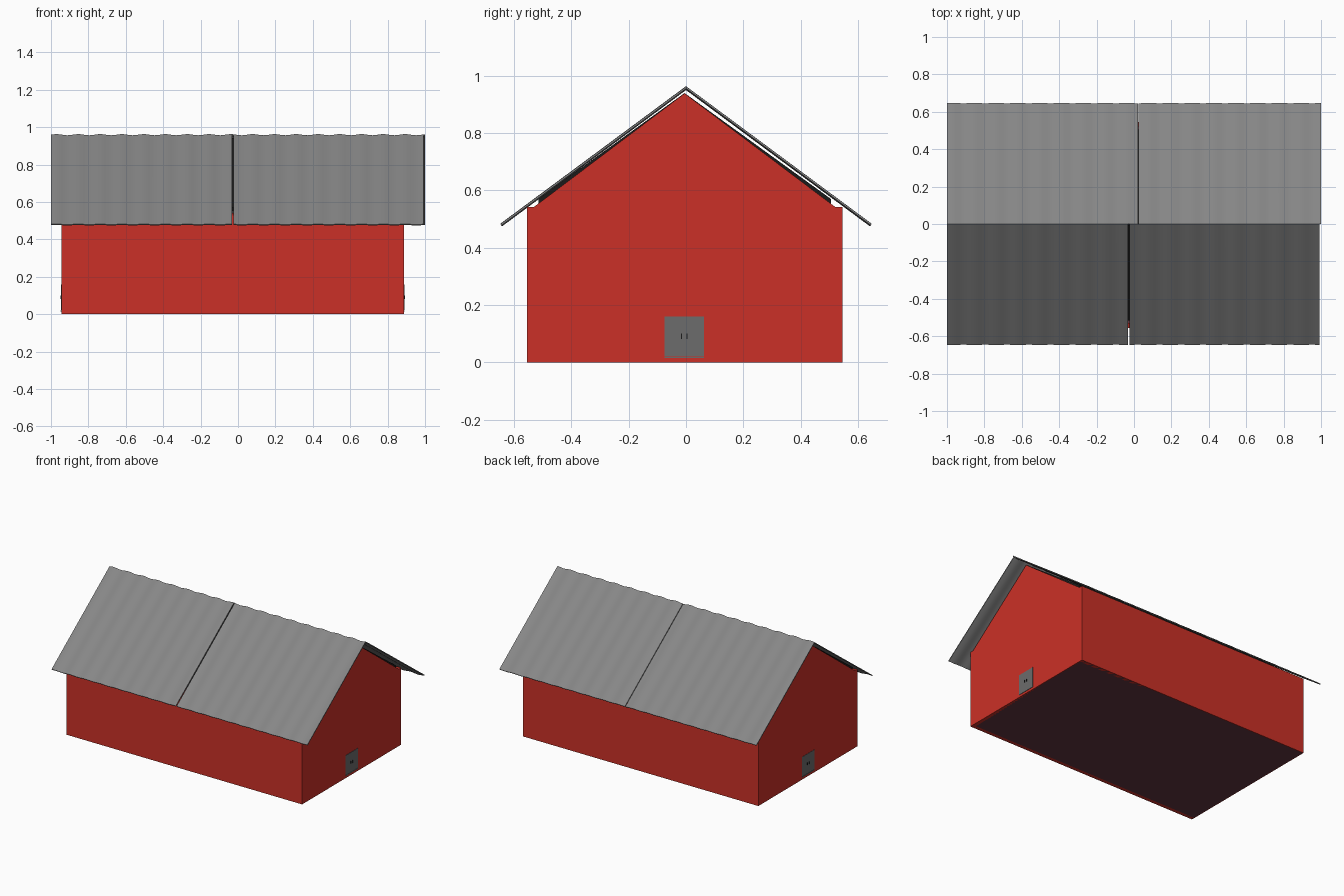
import bpy, bmesh, math

if "Cube" in bpy.data.objects:
    bpy.data.objects.remove(bpy.data.objects["Cube"])


def material(name, rgb):
    m = bpy.data.materials.new(name)
    m.diffuse_color = (*rgb, 1)
    m.use_nodes = True
    m.node_tree.nodes["Principled BSDF"].inputs["Base Color"].default_value = m.diffuse_color
    return m


RED = material("red_paint", (0.60, 0.03, 0.02))
DARK = material("dark_underlay", (0.01, 0.01, 0.01))
FLOOR = material("floor_brown", (0.12, 0.035, 0.05))
SHEET = material("grey_sheet", (0.24, 0.24, 0.24))
DOOR = material("grey_door", (0.15, 0.15, 0.15))


def make(name, bm, mat):
    bmesh.ops.recalc_face_normals(bm, faces=bm.faces)
    me = bpy.data.meshes.new(name)
    bm.to_mesh(me)
    bm.free()
    ob = bpy.data.objects.new(name, me)
    bpy.context.collection.objects.link(ob)
    me.materials.append(mat)
    return ob


def prism(name, profile, x0, x1, mat):
    """Extrude a (y, z) outline along x."""
    bm = bmesh.new()
    a = [bm.verts.new((x0, y, z)) for y, z in profile]
    b = [bm.verts.new((x1, y, z)) for y, z in profile]
    bm.faces.new(a)
    bm.faces.new(b[::-1])
    n = len(a)
    for i in range(n):
        bm.faces.new((a[i], b[i], b[(i + 1) % n], a[(i + 1) % n]))
    return make(name, bm, mat)


def box(name, x0, x1, y0, y1, z0, z1, mat):
    return prism(name, [(y0, z0), (y1, z0), (y1, z1), (y0, z1)], x0, x1, mat)


X0, X1, Y0, Y1 = -0.945, 0.888, -0.555, 0.545
WALL, EAVE, APEX = 0.025, 0.542, 0.938

# Long walls and floor
box("front_wall", X0, X1, Y0, Y0 + WALL, 0, EAVE, RED)
box("back_wall", X0, X1, Y1 - WALL, Y1, 0, EAVE, RED)
box("floor", X0 + 0.005, X1 - 0.005, Y0 + 0.005, Y1 - 0.005, 0, 0.012, FLOOR)

# Gable ends
gable = [(Y0 + WALL, 0), (Y1 - WALL, 0), (Y1 - WALL, EAVE),
         (-0.005, APEX), (Y0 + WALL, EAVE)]
prism("left_gable", gable, X0, X0 + WALL, RED)
prism("right_gable", gable, X1 - WALL, X1, RED)

# Thin dark underlay beneath the sheets
deck = [(-0.515, 0.553), (-0.005, 0.928), (0.505, 0.553),
        (0.505, 0.570), (-0.005, 0.939), (-0.515, 0.570)]
prism("roof_underlay", deck, X0 + 0.01, X1 - 0.01, DARK)


# Corrugated roof sheets, two on each slope
def sheet(name, x0, x1, side):
    run, drop, period, amp, thick = 0.648, 0.484, 0.1165, 0.0025, 0.006
    length = math.hypot(run, drop)
    ny, nz = drop / length, run / length
    steps = round((x1 - x0) / period * 8)
    bm = bmesh.new()
    rings = []
    for i in range(steps + 1):
        x = x0 + (x1 - x0) * i / steps
        w = amp * math.cos(2 * math.pi * (x + 0.97) / period)
        ring = []
        for d, t in ((0, 0), (1, 0), (1, -thick), (0, -thick)):
            o = w + t - amp
            y = 0 if d == 0 else run + o * ny
            z = 0.963 + o / nz if d == 0 else 0.963 - drop + o * nz + 0.004
            ring.append(bm.verts.new((x, side * y, z)))
        rings.append(ring)
    for a, b in zip(rings, rings[1:]):
        for k in range(4):
            bm.faces.new((a[k], a[(k + 1) % 4], b[(k + 1) % 4], b[k]))
    bm.faces.new(rings[0])
    bm.faces.new(rings[-1][::-1])
    ob = make(name, bm, SHEET)
    bpy.context.view_layer.objects.active = ob
    ob.select_set(True)
    bpy.ops.object.shade_smooth_by_angle(angle=math.radians(30))
    ob.select_set(False)


sheet("front_roof_sheet_left", -1.0, -0.031, -1)
sheet("front_roof_sheet_right", -0.025, 0.993, -1)
sheet("back_roof_sheet_left", -1.0, 0.021, 1)
sheet("back_roof_sheet_right", 0.025, 1.0, 1)

# Double doors with handles and a sill on both gable ends
for label, x, s in (("left", X0, -1), ("right", X1, 1)):
    def part(name, d, y0, y1, z0, z1, mat):
        xa, xb = sorted((x - s * 0.004, x + s * d))
        box(f"{label}_{name}", xa, xb, y0, y1, z0, z1, mat)
    part("door_front_leaf", 0.002, -0.075, -0.0065, 0.022, 0.16, DOOR)
    part("door_back_leaf", 0.002, -0.0065, 0.062, 0.022, 0.16, DOOR)
    part("door_sill", 0.003, -0.075, 0.062, 0.016, 0.021, DOOR)
    for i, y in enumerate((-0.016, 0.003)):
        part(f"door_handle_{i + 1}", 0.005, y - 0.002, y + 0.002, 0.082, 0.1, DARK)
